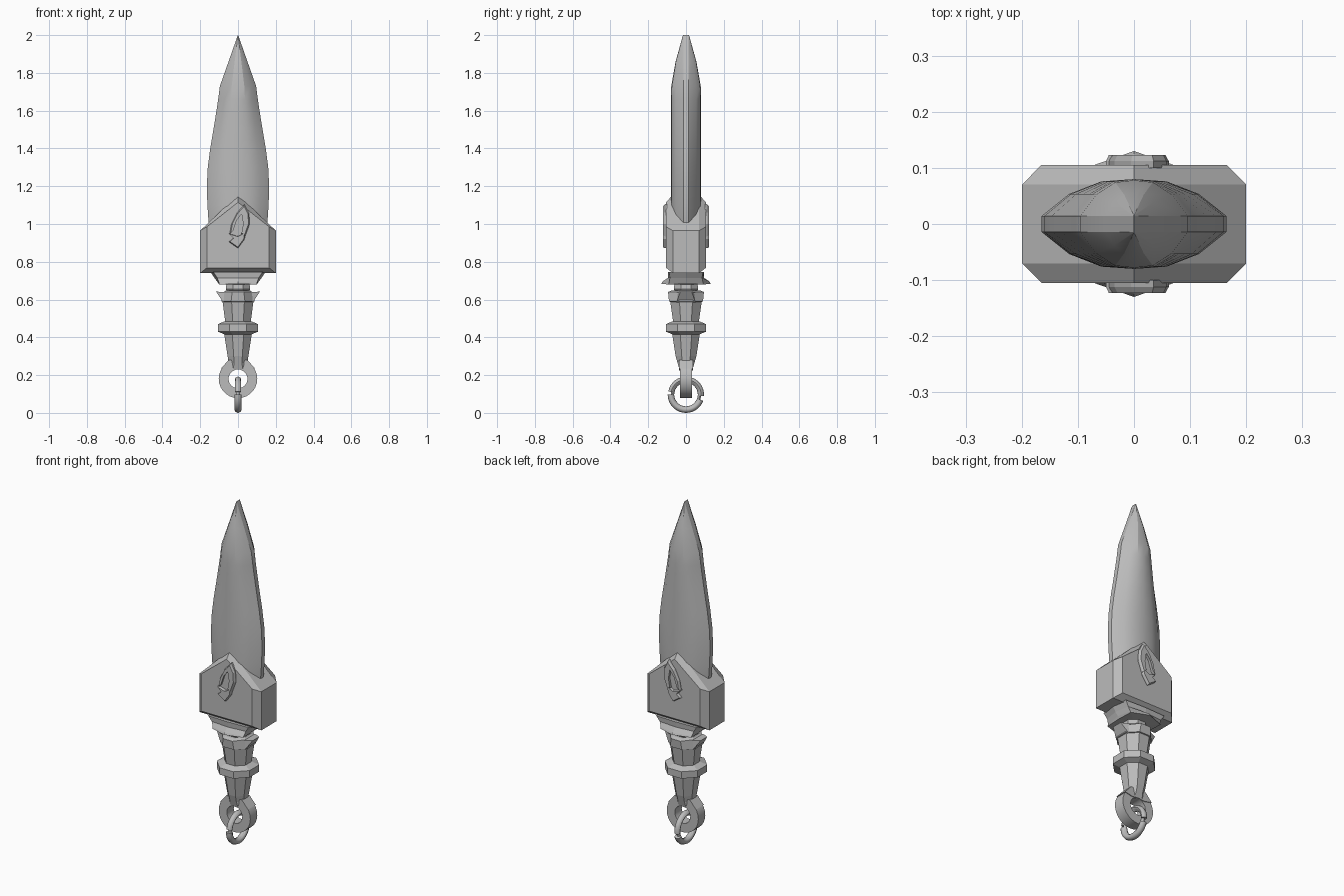
import bpy, bmesh, math
from mathutils import Vector

if "Cube" in bpy.data.objects:
    bpy.data.objects.remove(bpy.data.objects["Cube"])

steel = bpy.data.materials.new("grey steel")
steel.diffuse_color = (0.5, 0.5, 0.5, 1)
steel.use_nodes = True
steel.node_tree.nodes["Principled BSDF"].inputs["Base Color"].default_value = steel.diffuse_color


def finish(bm, name, smooth=None):
    bmesh.ops.recalc_face_normals(bm, faces=bm.faces)
    me = bpy.data.meshes.new(name)
    bm.to_mesh(me)
    bm.free()
    me.materials.append(steel)
    ob = bpy.data.objects.new(name, me)
    bpy.context.collection.objects.link(ob)
    if smooth:
        bpy.ops.object.select_all(action='DESELECT')
        ob.select_set(True)
        bpy.context.view_layer.objects.active = ob
        bpy.ops.object.shade_smooth_by_angle(angle=math.radians(smooth))
    return ob


def loft(name, loops, smooth=None, closed=False):
    """Skin a series of equal-length closed loops; cap the ends unless closed."""
    bm = bmesh.new()
    vs = [[bm.verts.new(p) for p in lp] for lp in loops]
    n = len(vs[0])
    pairs = list(zip(vs, vs[1:])) + ([(vs[-1], vs[0])] if closed else [])
    for a, b in pairs:
        for i in range(n):
            j = (i + 1) % n
            bm.faces.new((a[i], a[j], b[j], b[i]))
    if not closed:
        bm.faces.new(vs[0])
        bm.faces.new(vs[-1])
    return finish(bm, name, smooth)


def octagon(z, ax, ay):
    """Octagon with flats facing the axes, half widths ax and ay."""
    c = math.cos(math.pi / 8)
    return [(ax / c * math.cos(math.pi / 8 + i * math.pi / 4),
             ay / c * math.sin(math.pi / 8 + i * math.pi / 4), z) for i in range(8)]


# Blade: rounded diamond section with a flat cutting edge
def blade_loop(z, w, d, e=0.014):
    q = [(f * w, e + (d - e) * g) for f, g in ((1, 0), (.7, .6), (.35, .94), (0, 1))]
    half = q + [(-x, y) for x, y in q[-2::-1]]
    return [(x, y, z) for x, y in half] + [(-x, -y, z) for x, y in half]


blade = [(.9, .13, .075), (1, .155, .078), (1.1, .162, .08), (1.2, .165, .08),
         (1.3, .16, .08), (1.4, .147, .08), (1.5, .13, .08), (1.6, .114, .08),
         (1.66, .105, .08), (1.73, .096, .078), (1.86, .05, .055), (2, .001, .016)]
loft("blade", [blade_loop(*r) for r in blade], 25)


# Guard: house-shaped block with chamfered front and back
def house(y, w, low, shoulder, peak):
    return [(-w, y, low), (w, y, low), (w, y, shoulder), (0, y, peak), (-w, y, shoulder)]


inner, outer = (.165, .768, .985, 1.115), (.2, .74, .965, 1.155)
loft("guard", [house(-.105, *inner), house(-.07, *outer),
               house(.07, *outer), house(.105, *inner)])

# Raised emblem on both guard faces: a curved leaf and a tail
leaf = [(.035, 1.105), (.058, 1.06), (.062, 1.0), (.038, .935), (.02, .945),
        (.03, 1.0), (.02, 1.06), (-.01, 1.02), (-.03, .96), (-.045, .945),
        (-.035, 1.0), (-.005, 1.06)]
tail = [(-.05, .95), (.0, .935), (.04, .955), (.035, .92), (0, .872), (-.048, .905), (-.025, .925)]
for part, pts in (("emblem_leaf", leaf), ("emblem_tail", tail)):
    cx = sum(p[0] for p in pts) / len(pts)
    cz = sum(p[1] for p in pts) / len(pts)
    for s, side in ((-1, "front"), (1, "back")):
        loft(part + "_" + side,
             [[(cx + (x - cx) * k, s * y, cz + (z - cz) * k) for x, z in pts]
              for y, k in ((.1, 1), (.112, 1), (.123, .88))])

# Collar under the guard with a pointed, flared rim
def rim(z, a, b, cx, cy, dz=0):
    return [(a, 0, z), (cx, cy, z + dz), (0, b, z), (-cx, cy, z + dz),
            (-a, 0, z), (-cx, -cy, z + dz), (0, -b, z), (cx, -cy, z + dz)]


loft("collar", [rim(.745, .145, .095, .13, .09), rim(.715, .125, .095, .11, .085),
                rim(.695, .11, .125, .1, .09, -.008), rim(.683, .1, .13, .1, .095, -.003),
                rim(.68, .06, .06, .05, .05)])

# Grip: octagonal neck, crown, tapered upper and lower grips and a middle band
sections = [
    ("neck", [(.69, .06, .06), (.655, .065, .065), (.63, .05, .05)]),
    ("crown", [(.648, .065, .075), (.64, .075, .095), (.59, .088, .09), (.585, .07, .07)]),
    ("upper_grip", [(.64, .08, .08), (.6, .083, .085), (.47, .066, .066)]),
    ("middle_band", [(.485, .07, .07), (.47, .106, .106), (.43, .106, .106), (.415, .07, .07)]),
    ("lower_grip", [(.43, .075, .075), (.3, .055, .055), (.265, .05, .045), (.23, .06, .035)]),
]
for name, rows in sections:
    loft(name, [octagon(*r) for r in rows])

# Spiked fins on both sides of the crown, and horns clasping the pommel
for s, side in ((-1, "left"), (1, "right")):
    loft("crown_fin_" + side, [[(s * x, y * t, z) for x, z, t in
         ((.05, .63, 1), (.075, .64, 1), (.116, .642, .6), (.078, .585, 1))]
         for y in (-.05, .05)])
    loft("pommel_horn_" + side, [[(s * x, y, z) for x, z in
         ((.0, .28), (.05, .28), (.09, .235), (.04, .225), (0, .23))]
         for y in (-.036, .036)])

# Pommel ring: flat annulus facing front
def circle_steps(n):
    return [2 * math.pi * i / n for i in range(n)]


loft("pommel_ring", [[(r * math.cos(a), y, .18 + r * math.sin(a)) for r, y in
     ((.102, -.032), (.102, .032), (.05, .032), (.05, -.032))]
     for a in circle_steps(28)], 30, closed=True)

# Hanging ring: two overlapping arcs linked through the pommel ring
def arc(name, start, sweep, major, minor):
    loops = []
    for i in range(17):
        a = math.radians(start + sweep * i / 16)
        loops.append([((minor + .002) * math.cos(b), (major + minor * math.sin(b)) * math.cos(a),
                       .097 + (major + minor * math.sin(b)) * math.sin(a))
                      for b in circle_steps(8)])
    loft(name, loops, 50)


arc("hanging_ring_upper", -5, 175, .08, .015)
arc("hanging_ring_lower", 180, 160, .08, .017)
arc("hanging_ring_core", 0, 360, .072, .009)
